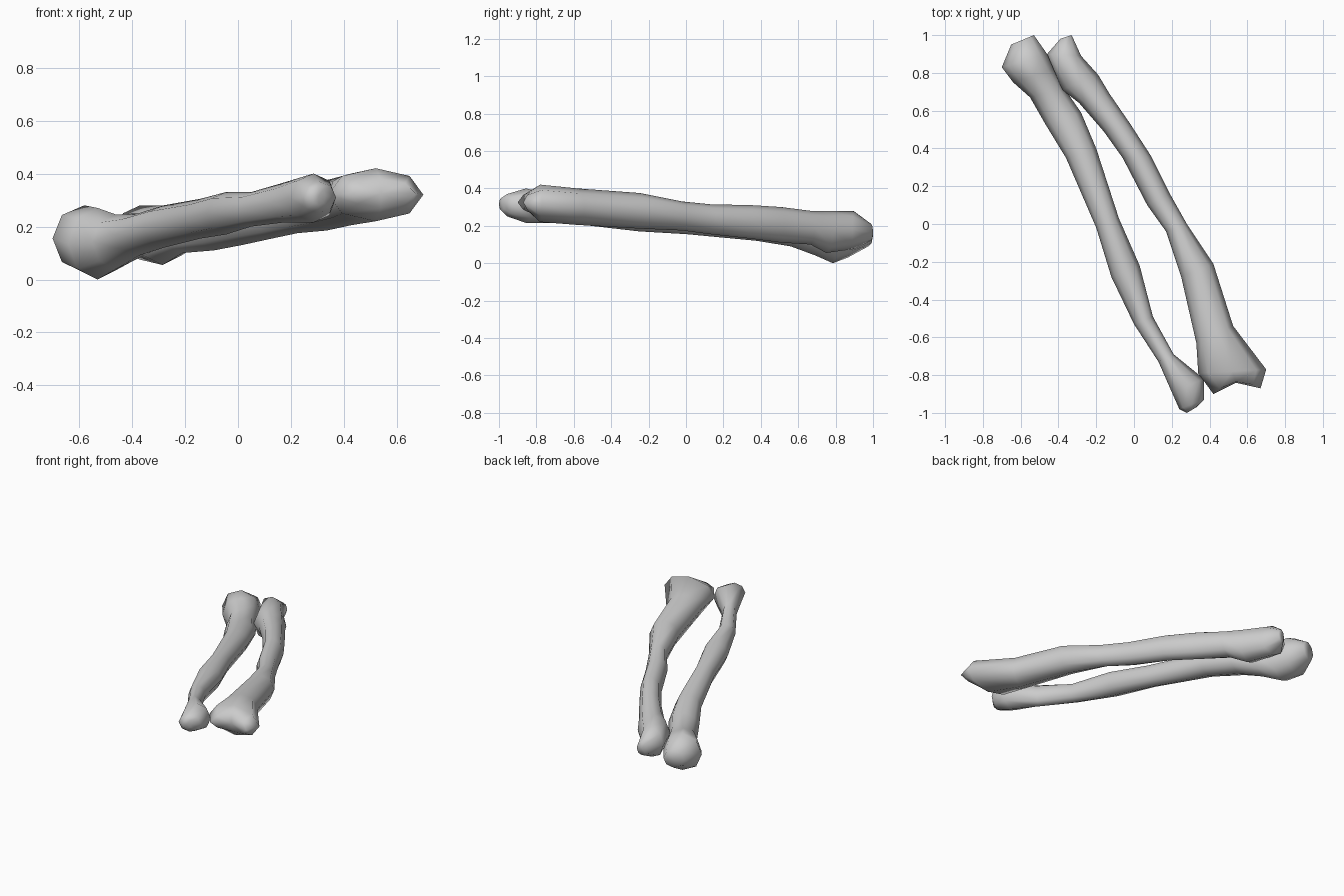
import bpy, bmesh, math
from mathutils import Vector

SIDES = 8


def bone(name, sections, end_notch=0.0):
    """Loft elliptical rings: left edge x,y, right edge x,y, bottom z, top z."""
    bm = bmesh.new()
    rings = []
    for i, (lx, ly, rx, ry, lo, hi) in enumerate(sections):
        mid = Vector(((lx + rx) / 2, (ly + ry) / 2, (lo + hi) / 2))
        half = Vector(((rx - lx) / 2, (ry - ly) / 2, 0))
        back = Vector((-half.y, half.x, 0)).normalized()
        notch = end_notch if i == len(sections) - 1 else 0
        ring = []
        for k in range(SIDES):
            a = 2 * math.pi * k / SIDES
            c, s = math.cos(a), math.sin(a)
            p = mid + half * c + Vector((0, 0, s * (hi - lo) / 2))
            ring.append(bm.verts.new(p + back * notch * (1 - c * c)))
        rings.append(ring)
    for a, b in zip(rings, rings[1:]):
        for k in range(SIDES):
            n = (k + 1) % SIDES
            bm.faces.new((a[k], a[n], b[n], b[k]))
    # Fan caps at both joints
    for ring, notch in ((rings[0], 0), (rings[-1], end_notch)):
        mid = sum((v.co for v in ring), Vector()) / SIDES
        half = ring[0].co - ring[SIDES // 2].co
        back = Vector((-half.y, half.x, 0)).normalized()
        tip = bm.verts.new(mid + back * notch * 0.4)
        for k in range(SIDES):
            bm.faces.new((ring[k], ring[(k + 1) % SIDES], tip))
    bmesh.ops.recalc_face_normals(bm, faces=bm.faces)
    for f in bm.faces:
        f.smooth = True
    mesh = bpy.data.meshes.new(name)
    bm.to_mesh(mesh)
    bm.free()
    obj = bpy.data.objects.new(name, mesh)
    bpy.context.collection.objects.link(obj)
    return obj


# Ulna: thick elbow end, tapering to a small wrist knob
bone("ulna", [
    (-0.65, 0.95, -0.53, 1.00, 0.09, 0.21),
    (-0.70, 0.83, -0.46, 0.90, 0.03, 0.28),
    (-0.64, 0.75, -0.42, 0.82, 0.00, 0.27),
    (-0.55, 0.67, -0.37, 0.72, 0.04, 0.245),
    (-0.47, 0.53, -0.28, 0.59, 0.09, 0.25),
    (-0.36, 0.35, -0.20, 0.40, 0.12, 0.28),
    (-0.20, -0.02, -0.08, 0.03, 0.155, 0.305),
    (-0.12, -0.28, 0.03, -0.22, 0.17, 0.33),
    (0.00, -0.53, 0.10, -0.49, 0.20, 0.33),
    (0.13, -0.73, 0.21, -0.69, 0.215, 0.365),
    (0.20, -0.89, 0.37, -0.82, 0.215, 0.40),
    (0.24, -0.98, 0.37, -0.93, 0.25, 0.37),
    (0.28, -1.00, 0.33, -0.97, 0.28, 0.35),
])

# Radius: small elbow head, broad notched wrist end
bone("radius", [
    (-0.39, 0.98, -0.33, 1.00, 0.12, 0.21),
    (-0.46, 0.90, -0.28, 0.89, 0.075, 0.28),
    (-0.38, 0.71, -0.19, 0.79, 0.055, 0.28),
    (-0.29, 0.64, -0.13, 0.69, 0.10, 0.28),
    (-0.16, 0.49, -0.02, 0.53, 0.11, 0.30),
    (-0.06, 0.35, 0.09, 0.36, 0.13, 0.31),
    (0.07, 0.10, 0.19, 0.16, 0.155, 0.315),
    (0.17, -0.04, 0.28, 0.00, 0.175, 0.33),
    (0.25, -0.28, 0.42, -0.21, 0.185, 0.375),
    (0.33, -0.63, 0.525, -0.54, 0.205, 0.40),
    (0.34, -0.79, 0.70, -0.77, 0.22, 0.42),
    (0.42, -0.90, 0.67, -0.87, 0.27, 0.38),
], end_notch=0.05)
